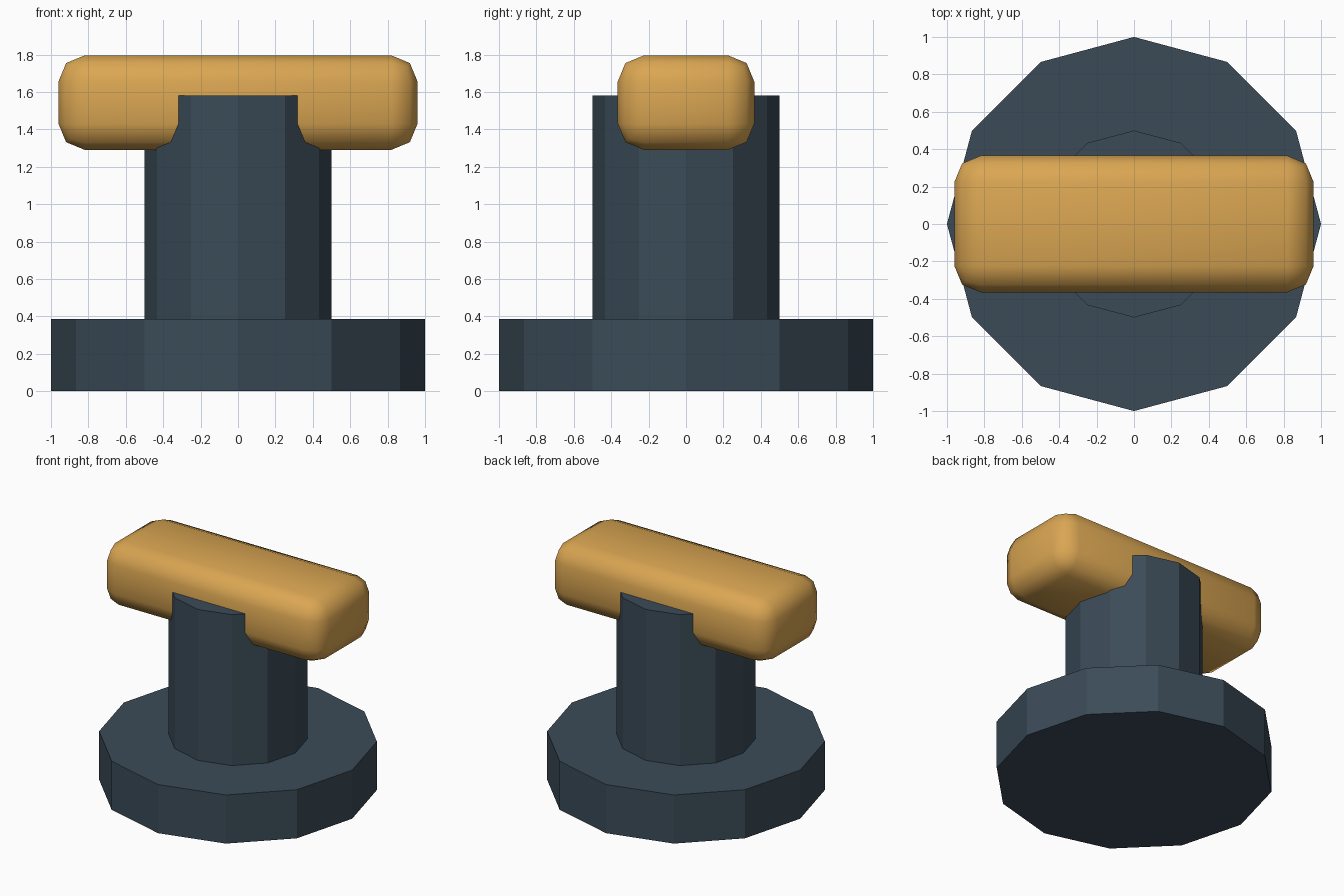
import bpy
import math

if "Cube" in bpy.data.objects:
    bpy.data.objects.remove(bpy.data.objects["Cube"])


def material(name, rgb):
    m = bpy.data.materials.new(name)
    m.diffuse_color = (*rgb, 1)
    m.use_nodes = True
    m.node_tree.nodes["Principled BSDF"].inputs["Base Color"].default_value = m.diffuse_color
    return m


slate = material("dark slate", (0.043, 0.07, 0.095))
gold = material("golden yellow", (0.70, 0.38, 0.085))


def prism(name, radius, z0, z1):
    """Flat-faced twelve-sided cylinder between two heights."""
    bpy.ops.mesh.primitive_cylinder_add(vertices=12, radius=radius, depth=z1 - z0,
                                        location=(0, 0, (z0 + z1) / 2))
    ob = bpy.context.object
    ob.name = name
    ob.data.materials.append(slate)
    return ob


# Wide foot and narrower column
prism("base", 1.0, 0, 0.385)
prism("column", 0.5, 0.385, 1.58)

# Rounded handle bar across the top of the column
bpy.ops.mesh.primitive_cube_add(size=1, location=(0, 0, 1.543))
bar = bpy.context.object
bar.name = "handle_bar"
bar.scale = (1.92, 0.73, 0.505)
bpy.ops.object.transform_apply(location=False, rotation=False, scale=True)
bar.data.materials.append(gold)
bevel = bar.modifiers.new("rounded edges", 'BEVEL')
bevel.width = 0.14
bevel.segments = 2
bpy.ops.object.modifier_apply(modifier=bevel.name)
bpy.ops.object.shade_smooth()
